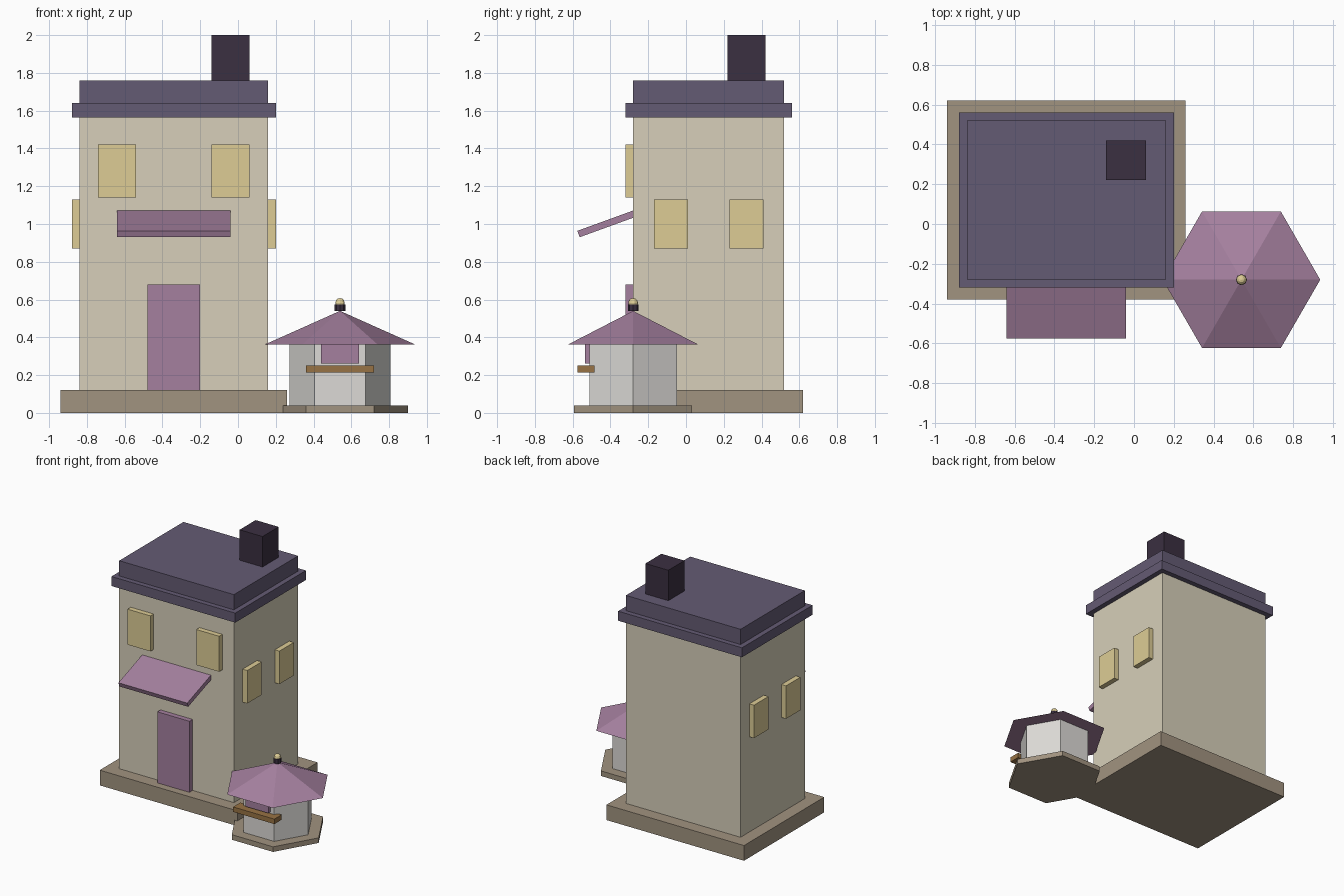
import bpy
from math import radians, cos, sin

if "Cube" in bpy.data.objects:
    bpy.data.objects.remove(bpy.data.objects["Cube"])

def material(name, r, g, b):
    m = bpy.data.materials.new(name)
    m.diffuse_color = [(c / 255) ** 2.2 for c in (r, g, b)] + [1]
    m.use_nodes = True
    m.node_tree.nodes["Principled BSDF"].inputs["Base Color"].default_value = m.diffuse_color
    return m

WALL = material("cream_wall", 214, 206, 184)
GLASS = material("yellow_glass", 220, 203, 148)
MAUVE = material("mauve", 163, 127, 157)
ROOF = material("slate_roof", 100, 91, 115)
STONE = material("stone", 160, 146, 127)
DARK = material("dark", 61, 51, 67)
WOOD = material("wood", 150, 114, 70)
WHITE = material("off_white", 219, 217, 213)

def finish(name, mat):
    ob = bpy.context.object
    ob.name = name
    ob.data.materials.append(mat)
    return ob

def box(name, mat, x, y, z):
    """Box from (min, max) ranges."""
    bpy.ops.mesh.primitive_cube_add(size=1)
    ob = finish(name, mat)
    ob.location = [(a + b) / 2 for a, b in (x, y, z)]
    ob.scale = [b - a for a, b in (x, y, z)]
    return ob

KX, KY = 0.54, -0.28   # kiosk centre

def hexagon(name, mat, r1, r2, z0, z1):
    # rotated so corners lie on the x axis
    bpy.ops.mesh.primitive_cone_add(vertices=6, radius1=r1, radius2=r2, depth=z1 - z0,
                                    location=(KX, KY, (z0 + z1) / 2), rotation=(0, 0, radians(30)))
    return finish(name, mat)

# House body and roof
box("house_base", STONE, (-0.94, 0.26), (-0.38, 0.62), (0, 0.12))
box("house_walls", WALL, (-0.84, 0.16), (-0.28, 0.52), (0.12, 1.565))
box("roof_cornice", ROOF, (-0.88, 0.20), (-0.32, 0.56), (1.565, 1.64))
box("roof_block", ROOF, (-0.84, 0.16), (-0.28, 0.52), (1.64, 1.76))
box("chimney", DARK, (-0.14, 0.06), (0.22, 0.42), (1.76, 2.0))

# Door and windows
box("front_door", MAUVE, (-0.48, -0.20), (-0.32, -0.28), (0.12, 0.68))
for i, x in enumerate((-0.74, -0.14)):
    box(f"front_window_{i + 1}", GLASS, (x, x + 0.20), (-0.32, -0.28), (1.14, 1.42))
for side, xs in (("left", (-0.88, -0.84)), ("right", (0.16, 0.20))):
    for i, y in enumerate((-0.17, 0.23)):
        box(f"{side}_window_{i + 1}", GLASS, xs, (y, y + 0.18), (0.87, 1.13))

# Sloping awning
a = radians(20)
length, thick = 0.32, 0.036
awning = box("awning", MAUVE, (-0.64, -0.04), (0, length), (0, thick))
awning.rotation_euler.x = a
awning.location = (-0.34,
                   -0.563 + cos(a) * length / 2 - sin(a) * thick / 2,
                   0.930 + sin(a) * length / 2 + cos(a) * thick / 2)

# Hexagonal kiosk
hexagon("kiosk_base", STONE, 0.36, 0.36, 0, 0.04)
hexagon("kiosk_walls", WHITE, 0.268, 0.268, 0.04, 0.365)
hexagon("kiosk_roof", MAUVE, 0.396, 0, 0.363, 0.54)
box("kiosk_hatch", MAUVE, (0.44, 0.64), (-0.535, -0.51), (0.262, 0.365))
box("kiosk_counter", WOOD, (0.36, 0.72), (-0.575, -0.485), (0.213, 0.252))

# Finial
bpy.ops.mesh.primitive_cylinder_add(vertices=8, radius=0.028, depth=0.036, location=(KX, KY, 0.557))
finish("finial_collar", DARK)
bpy.ops.mesh.primitive_uv_sphere_add(segments=10, ring_count=6, radius=0.026, location=(KX, KY, 0.582))
finish("finial_ball", GLASS)

# Make normals consistent where a range was given in reverse
for ob in bpy.data.objects:
    ob.scale = [abs(s) for s in ob.scale]
